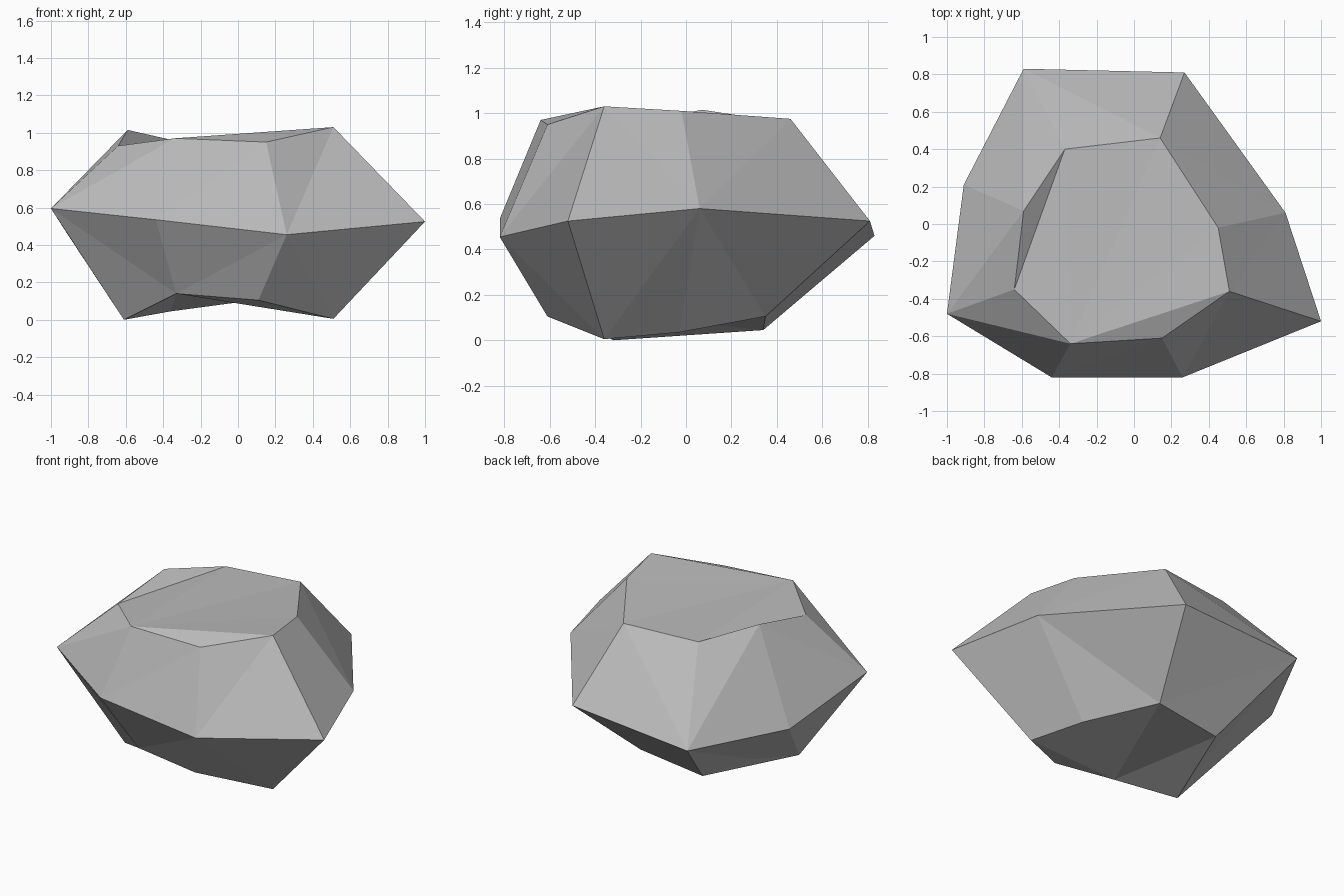
import bpy
import bmesh

# Remove the default cube only
cube = bpy.data.objects.get("Cube")
if cube:
    bpy.data.objects.remove(cube, do_unlink=True)

# Stone colour
stone = bpy.data.materials.new("stone_grey")
stone.use_nodes = True
grey = (0.5, 0.5, 0.5, 1.0)
stone.diffuse_color = grey
stone.node_tree.nodes["Principled BSDF"].inputs["Base Color"].default_value = grey

# Eight-sided cross-sections, anticlockwise from the front left corner
top_ring = [(-.64, -.35, .93), (-.34, -.64, .97), (.15, -.61, .95), (.51, -.36, 1.03),
            (.45, -.02, 1.01), (.14, .46, .975), (-.37, .4, .965), (-.59, .07, 1.015)]
waist_ring = [(-1, -.48, .595), (-.44, -.82, .535), (.26, -.82, .455), (1, -.52, .525),
              (.81, .06, .58), (.27, .81, .525), (-.59, .83, .46), (-.91, .21, .455)]
base_ring = [(-.61, -.32, 0), (-.33, -.58, .14), (.11, -.61, .105), (.51, -.36, .005),
             (.38, -.03, .035), (.09, .35, .105), (-.36, .34, .045), (-.53, .04, .09)]


def add_ring(bm, points):
    return [bm.verts.new(point) for point in points]


def add_band(bm, inner, waist, splits):
    """Join two rings with triangles; R splits a panel to the right, L to the left."""
    count = len(waist)
    for i, split in enumerate(splits):
        j = (i + 1) % count
        if split == "R":
            bm.faces.new((waist[i], waist[j], inner[j]))
            bm.faces.new((waist[i], inner[j], inner[i]))
        else:
            bm.faces.new((waist[i], waist[j], inner[i]))
            bm.faces.new((waist[j], inner[j], inner[i]))


def add_cap(bm, ring):
    """Fan the cap from its second corner, keeping the left side as its own facet."""
    ear = [ring[-2], ring[-1], ring[0]]
    rest = ring[1:-1] + [ring[0]]
    bm.faces.new(ear)
    for left, right in zip(rest[1:], rest[2:]):
        bm.faces.new((rest[0], left, right))


# Faceted boulder: cap, upper slopes, lower slopes and underside
bm = bmesh.new()
top = add_ring(bm, top_ring)
waist = add_ring(bm, waist_ring)
base = add_ring(bm, base_ring)
add_band(bm, top, waist, "RRRLRLRL")
add_band(bm, base, waist, "RLRLRLRR")
add_cap(bm, top)
add_cap(bm, base)
bmesh.ops.recalc_face_normals(bm, faces=bm.faces[:])

mesh = bpy.data.meshes.new("boulder")
bm.to_mesh(mesh)
bm.free()
mesh.materials.append(stone)
boulder = bpy.data.objects.new("boulder", mesh)
bpy.context.scene.collection.objects.link(boulder)
